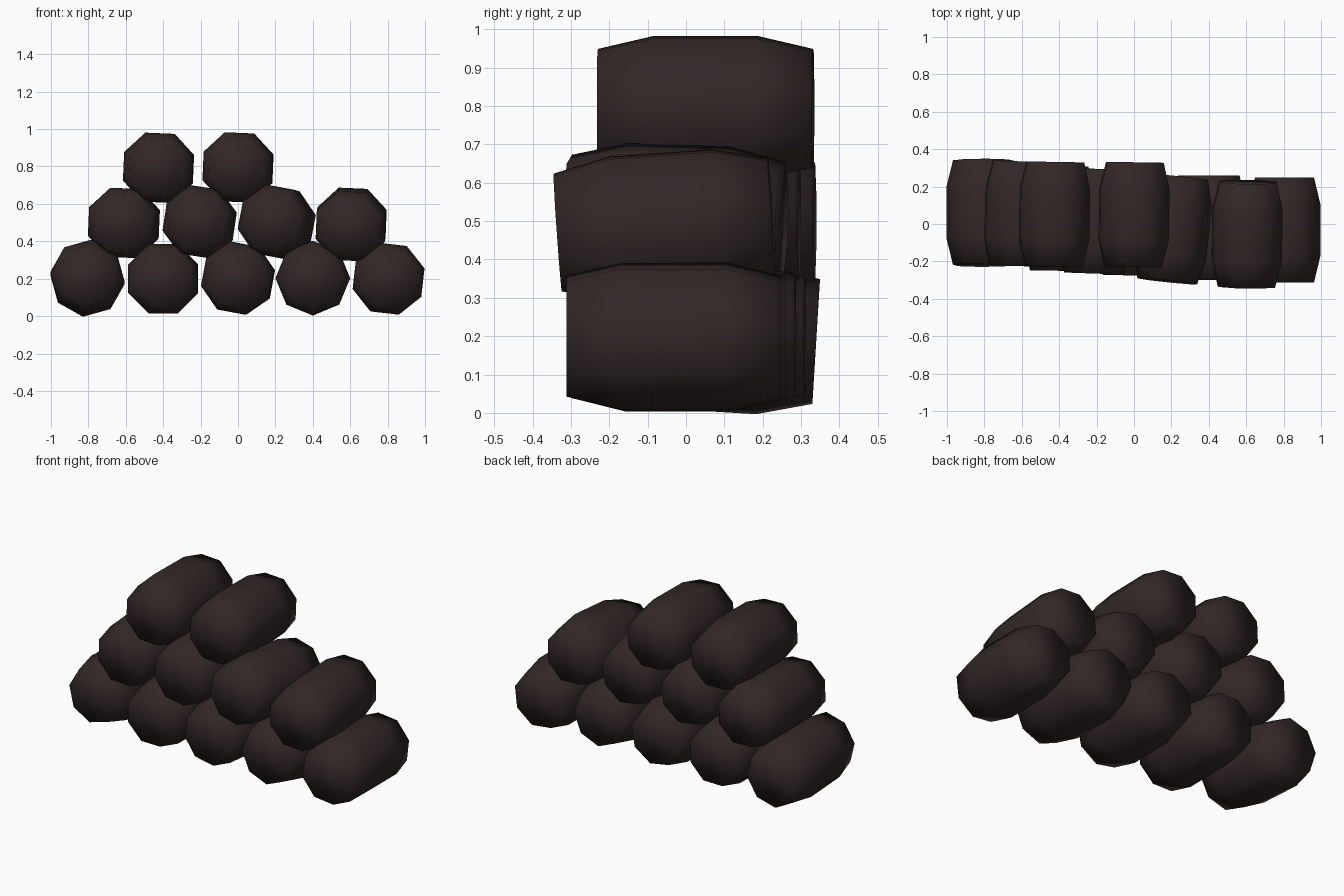
import bpy, bmesh, math
from mathutils import Matrix, Vector

if "Cube" in bpy.data.objects:
    bpy.data.objects.remove(bpy.data.objects["Cube"])

SIDES = 8
RADIUS = 0.2
# lengthwise profile: (y, radius factor), blunt tapered ends
PROFILE = [(-0.28, 0.82), (-0.135, 1.0), (0.135, 1.0), (0.28, 0.82)]

bark = bpy.data.materials.new("dark_brown")
bark.diffuse_color = (0.032, 0.020, 0.020, 1)
bark.use_nodes = True
bark.node_tree.nodes["Principled BSDF"].inputs["Base Color"].default_value = bark.diffuse_color


def log(name, x, y, z, roll, pitch=0, yaw=0):
    """Eight-sided log along y; roll sets the first corner angle in degrees."""
    bm = bmesh.new()
    rings = []
    for py, f in PROFILE:
        ring = []
        for i in range(SIDES):
            a = math.radians(roll) + i * math.tau / SIDES
            ring.append(bm.verts.new((RADIUS * f * math.cos(a), py, RADIUS * f * math.sin(a))))
        rings.append(ring)
    for r0, r1 in zip(rings, rings[1:]):
        for i in range(SIDES):
            j = (i + 1) % SIDES
            bm.faces.new((r0[i], r0[j], r1[j], r1[i]))
    bm.faces.new(rings[0])
    bm.faces.new(rings[-1])
    bmesh.ops.recalc_face_normals(bm, faces=bm.faces)
    for f in bm.faces:
        f.smooth = True
    mesh = bpy.data.meshes.new(name)
    bm.to_mesh(mesh)
    bm.free()
    mesh.materials.append(bark)
    ob = bpy.data.objects.new(name, mesh)
    ob.location = (x, y, z)
    ob.rotation_euler = (math.radians(pitch), 0, math.radians(yaw))
    bpy.context.collection.objects.link(ob)


# bottom row
bottom = [(-0.805, 0.06, 0.203, -7, -3.5, 0),
          (-0.40, 0.03, 0.2, 22.5, 0, -1),
          (0.0, 0.005, 0.203, 12, 0, -1),
          (0.40, -0.02, 0.203, 0, 0, 0),
          (0.805, -0.032, 0.2, 16, 0, 0)]
# middle row
middle = [(-0.61, 0.055, 0.498, 20, 0, -2),
          (-0.205, 0.015, 0.505, 14, 0, -2),
          (0.207, -0.028, 0.503, 12, -2, -6),
          (0.605, -0.055, 0.49, 20, 4, -1)]
# top row
top = [(-0.425, 0.052, 0.793, 20, 0, -1),
       (0.0, 0.05, 0.795, 20, 0, -1)]

for row, items in (("bottom", bottom), ("middle", middle), ("top", top)):
    for n, args in enumerate(items, 1):
        log(f"{row}_log_{n}", *args)
